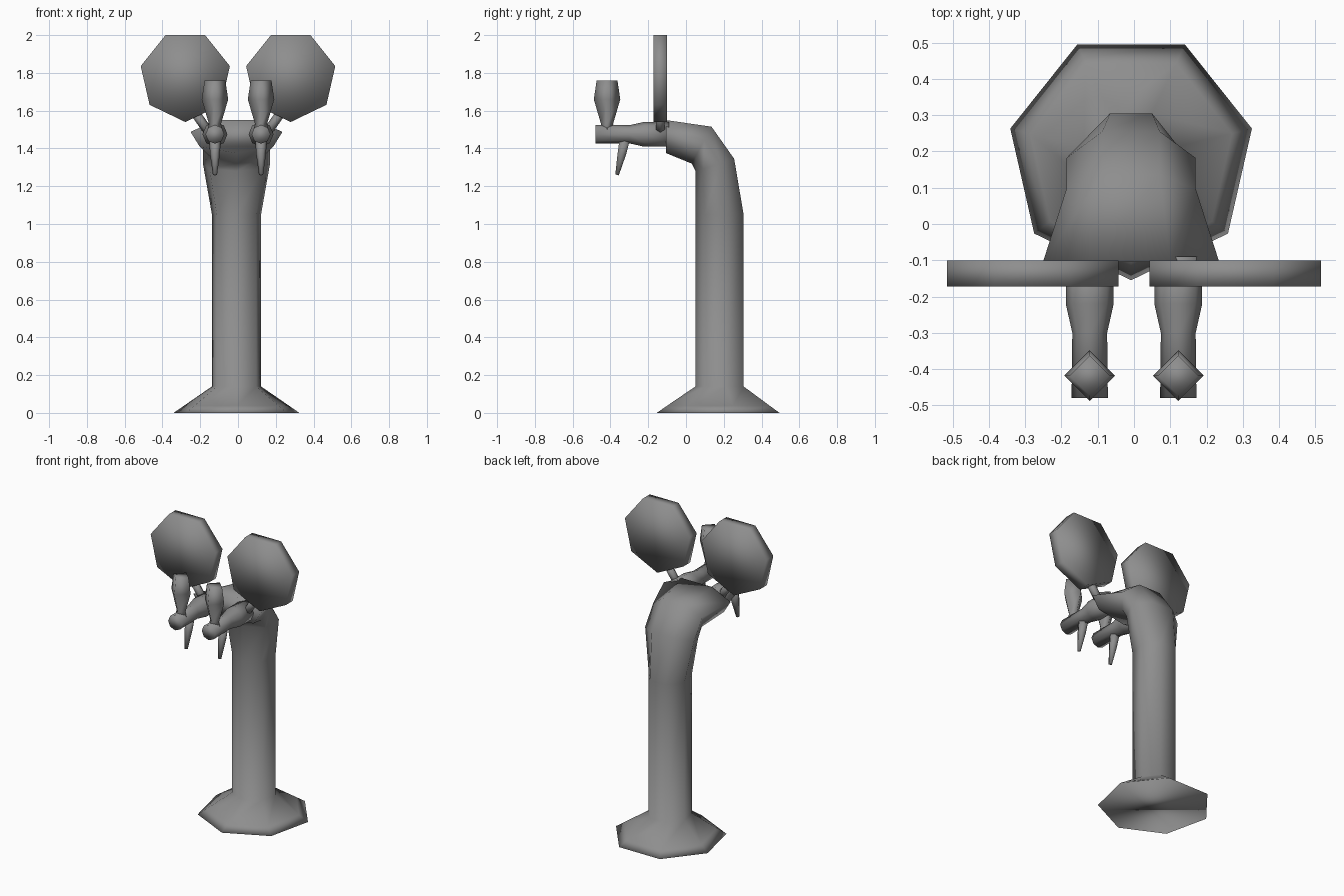
import bpy
import bmesh
from math import sin, cos, pi
from mathutils import Vector

cube = bpy.data.objects.get("Cube")
if cube:
    bpy.data.objects.remove(cube)

grey = bpy.data.materials.new("brushed grey metal")
grey.use_nodes = True
colour = (0.27, 0.27, 0.27, 1)
grey.diffuse_color = colour
grey.node_tree.nodes["Principled BSDF"].inputs["Base Color"].default_value = colour


def loft(name, rings):
    """Skin a list of equal-length point rings and cap both ends."""
    bm = bmesh.new()
    loops = [[bm.verts.new(p) for p in ring] for ring in rings]
    for a, b in zip(loops, loops[1:]):
        for i in range(len(a)):
            j = (i + 1) % len(a)
            bm.faces.new((a[i], a[j], b[j], b[i]))
    bm.faces.new(loops[0][::-1])
    bm.faces.new(loops[-1])
    bmesh.ops.recalc_face_normals(bm, faces=bm.faces)
    mesh = bpy.data.meshes.new(name)
    bm.to_mesh(mesh)
    bm.free()
    mesh.shade_smooth()
    mesh.materials.append(grey)
    obj = bpy.data.objects.new(name, mesh)
    bpy.context.collection.objects.link(obj)
    return obj


def tube(name, path, sides):
    """Round section along a path of (centre, radius)."""
    axis = (Vector(path[-1][0]) - Vector(path[0][0])).normalized()
    side = Vector((1, 0, 0))
    side = (side - axis * side.dot(axis)).normalized()
    up = axis.cross(side)
    angles = [2 * pi * i / sides for i in range(sides)]
    return loft(name, [[Vector(c) + r * (side * cos(a) + up * sin(a)) for a in angles]
                       for c, r in path])


def column_ring(front, back, half_width):
    """Seven-sided ring between a front corner and a back edge."""
    ring = []
    for i in range(7):
        a = 2 * pi * i / 7
        t = (1 - cos(a)) / (1 + cos(pi / 7))
        y, z = Vector(front).lerp(Vector(back), t)
        ring.append((-0.008 + half_width * sin(a) / sin(4 * pi / 7), y, z))
    return ring


# Flared foot, upright column and forward-bent neck
loft("column", [column_ring(*r) for r in (
    ((-0.155, 0), (0.495, 0), 0.333),
    ((-0.1, 0.038), (0.443, 0.038), 0.278),
    ((0.05, 0.14), (0.305, 0.14), 0.13),
    ((0.05, 1.05), (0.305, 1.05), 0.13),
    ((0.05, 1.28), (0.255, 1.345), 0.178),
    ((0.03, 1.32), (0.135, 1.515), 0.178),
    ((-0.105, 1.375), (-0.105, 1.55), 0.243))])

for label, s in (("right", -1), ("left", 1)):
    x = s * 0.122

    # Badge plate, a thick seven-sided disc with one corner down
    loft(label + "_badge", [
        [(s * 0.279 + 0.242 * sin(2 * pi * i / 7), y, 1.782 - 0.242 * cos(2 * pi * i / 7))
         for i in range(7)] for y in (-0.172, -0.1)])
    tube(label + "_badge_stem", [((s * 0.235, -0.136, 1.6), 0.025),
                                 ((s * 0.15, -0.136, 1.48), 0.025)], 6)

    # Tap barrel, spout and handle
    tube(label + "_barrel", [((x, y, 1.475), r) for y, r in (
        (-0.48, 0.05), (-0.3, 0.048), (-0.22, 0.066), (-0.09, 0.066))], 8)
    tube(label + "_spout", [((x, -0.322, 1.46), 0.032), ((x, -0.34, 1.37), 0.026),
                            ((x, -0.365, 1.26), 0.011)], 6)
    tube(label + "_handle", [((x, -0.418, z), r) for z, r in (
        (1.48, 0.045), (1.53, 0.032), (1.66, 0.07), (1.76, 0.055))], 4)
